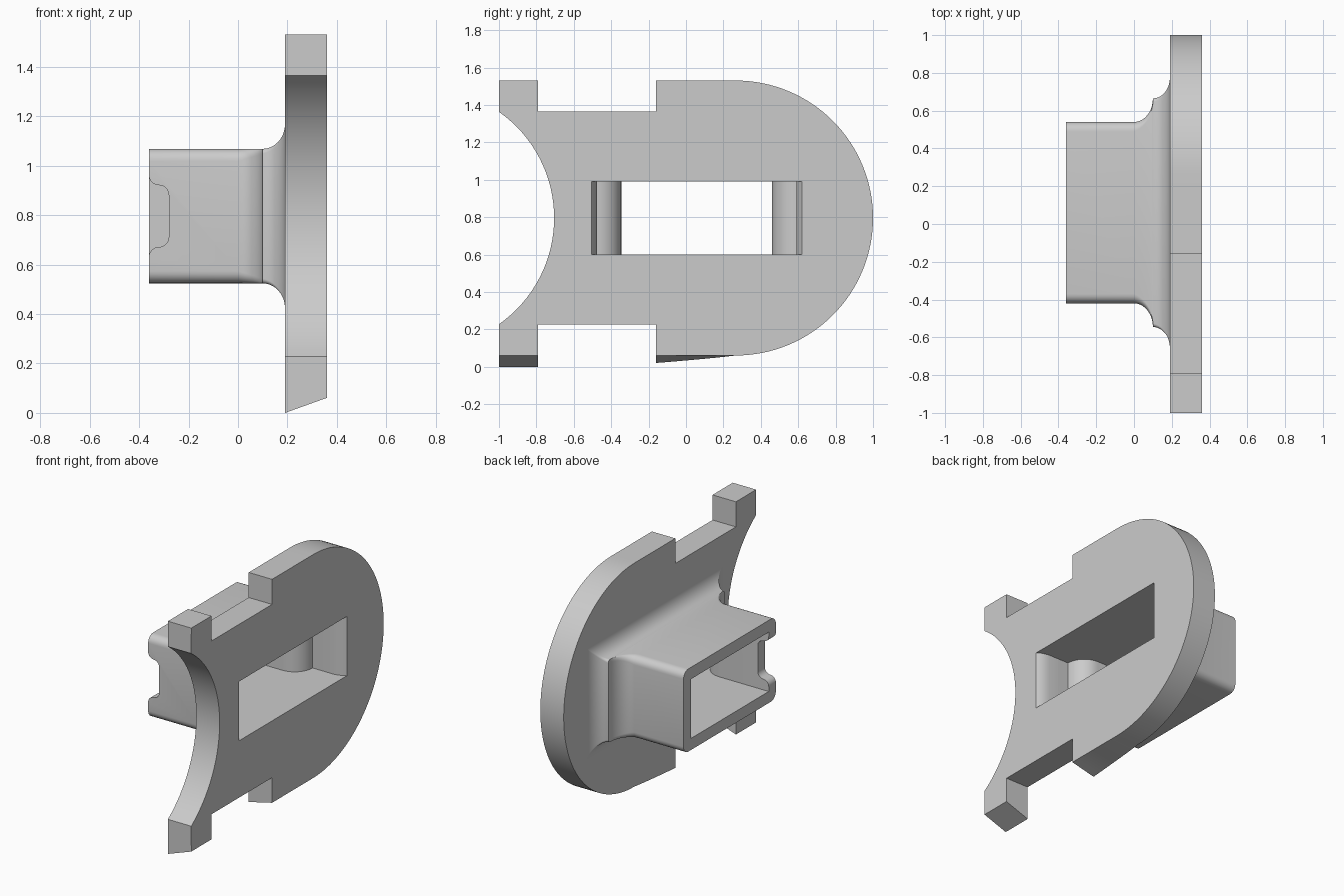
import bpy, bmesh
from math import sin, cos, pi, radians, asin

if "Cube" in bpy.data.objects:
    bpy.data.objects.remove(bpy.data.objects["Cube"])

grey = bpy.data.materials.new("plain_grey")
grey.use_nodes = True
grey.diffuse_color = (0.6, 0.6, 0.6, 1)
grey.node_tree.nodes["Principled BSDF"].inputs["Base Color"].default_value = (0.6, 0.6, 0.6, 1)

MID = 0.796               # height of the symmetry plane
IN, OUT = 0.19, 0.36      # plate thickness range along x


def loft(name, rings):
    """Skin equal-length closed rings and cap both ends."""
    bm = bmesh.new()
    loops = [[bm.verts.new(p) for p in ring] for ring in rings]
    n = len(loops[0])
    for a, b in zip(loops, loops[1:]):
        for i in range(n):
            j = (i + 1) % n
            bm.faces.new((a[i], a[j], b[j], b[i]))
    bm.faces.new(loops[0][::-1])
    bm.faces.new(loops[-1])
    bmesh.ops.recalc_face_normals(bm, faces=bm.faces)
    mesh = bpy.data.meshes.new(name)
    bm.to_mesh(mesh)
    bm.free()
    mesh.materials.append(grey)
    ob = bpy.data.objects.new(name, mesh)
    bpy.context.collection.objects.link(ob)
    return ob


def arc(cx, cy, r, start, end, n):
    angles = [radians(start + (end - start) * i / n) for i in range(n + 1)]
    return [(cx + r * cos(t), cy + r * sin(t)) for t in angles]


def cut(ob, cutter):
    mod = ob.modifiers.new("cut", "BOOLEAN")
    mod.operation, mod.solver, mod.object = "DIFFERENCE", "EXACT", cutter
    bpy.context.view_layer.objects.active = ob
    bpy.ops.object.modifier_apply(modifier=mod.name)


def mirror(points, axis):
    """Complete a half profile by reflecting its second coordinate."""
    return points + [(a, 2 * axis - b) for a, b in reversed(points)]


# Flange plate: round end, two side notches and a concave front edge
R = 0.735
bite = 0.694
half_angle = math_angle = asin(0.568 / bite) * 180 / pi
bottom_run = [(0.26 - 0.42 * i / 8, MID - R) for i in range(1, 9)]
lower = bottom_run + [(-0.16, 0.226), (-0.79, 0.226), (-0.79, MID - R), (-1, MID - R)]
upper = [(y, 2 * MID - z) for y, z in reversed(lower)]
outline = (arc(0.265, MID, R, 90, -90, 64) + lower
           + arc(-1.399, MID, bite, -half_angle, half_angle, 32) + upper)


def drop(y, z):
    """Extra depth of the sloping underside on the inner face."""
    if z > 0.1 or y > 0.26:
        return 0
    return 0.061 if y < -0.5 else 0.04 * ((0.26 - y) / 0.42) ** 0.85


plate = loft("flange_plate", [[(IN, y, z - drop(y, z)) for y, z in outline],
                              [(OUT, y, z) for y, z in outline]])


# Rectangular sleeve with rounded edges, flaring into the plate
def section(x, grow_y, grow_z, r):
    hy, hz = 0.48 + grow_y, 0.272 + grow_z
    ring = []
    for k, (sy, sz) in enumerate([(1, 1), (-1, 1), (-1, -1), (1, -1)]):
        ring += arc(0.06 + sy * (hy - r), MID + sz * (hz - r), r, 90 * k, 90 * k + 90, 6)
    return [(x, y, z) for y, z in ring]


steps = [i / 10 * pi / 2 for i in range(11)]
rings = [section(-0.36, 0, 0, 0.05)]
rings += [section(0.1 * sin(t), 0.125 * (1 - cos(t)), 0, 0.05 - 0.03 * sin(t)) for t in steps]
rings += [section(0.1 + 0.09 * sin(t), 0.125 + 0.11 * (1 - cos(t)), 0.1 * (1 - cos(t)),
                  0.02 - 0.017 * sin(t)) for t in steps[1:]]
rings.append(section(IN + 0.02, 0.235, 0.1, 0.003))
sleeve = loft("sleeve", rings)

# Through slot, widening toward the plate
half = [(-0.5, 0.46)] + arc(0, 0.59, 0.13, -90, 0, 10)
half += [(0.28, 0.59), (0.31, 0.595), (0.34, 0.606), (OUT, 0.62), (0.5, 0.62)]
profile = mirror(half, 0.057)
slot = loft("slot_cutter", [[(x, y, z) for x, y in profile] for z in (0.6, 0.99)])
cut(plate, slot)
cut(sleeve, slot)

# Rounded notch in the front wall of the sleeve
half = [(-0.45, MID + 0.165)] + arc(-0.32, MID + 0.165, 0.04, 180, 270, 8)
half += arc(-0.32, MID + 0.085, 0.04, 90, 0, 8)
profile = mirror(half, MID)
notch = loft("notch_cutter", [[(x, y, z) for x, z in profile] for y in (-0.6, -0.25)])
cut(sleeve, notch)

for helper in (slot, notch):
    bpy.data.objects.remove(helper)

# Smooth the curved faces, keep the edges crisp
bpy.ops.object.select_all(action="DESELECT")
for ob in (plate, sleeve):
    ob.select_set(True)
bpy.context.view_layer.objects.active = plate
bpy.ops.object.shade_smooth_by_angle(angle=radians(30))
